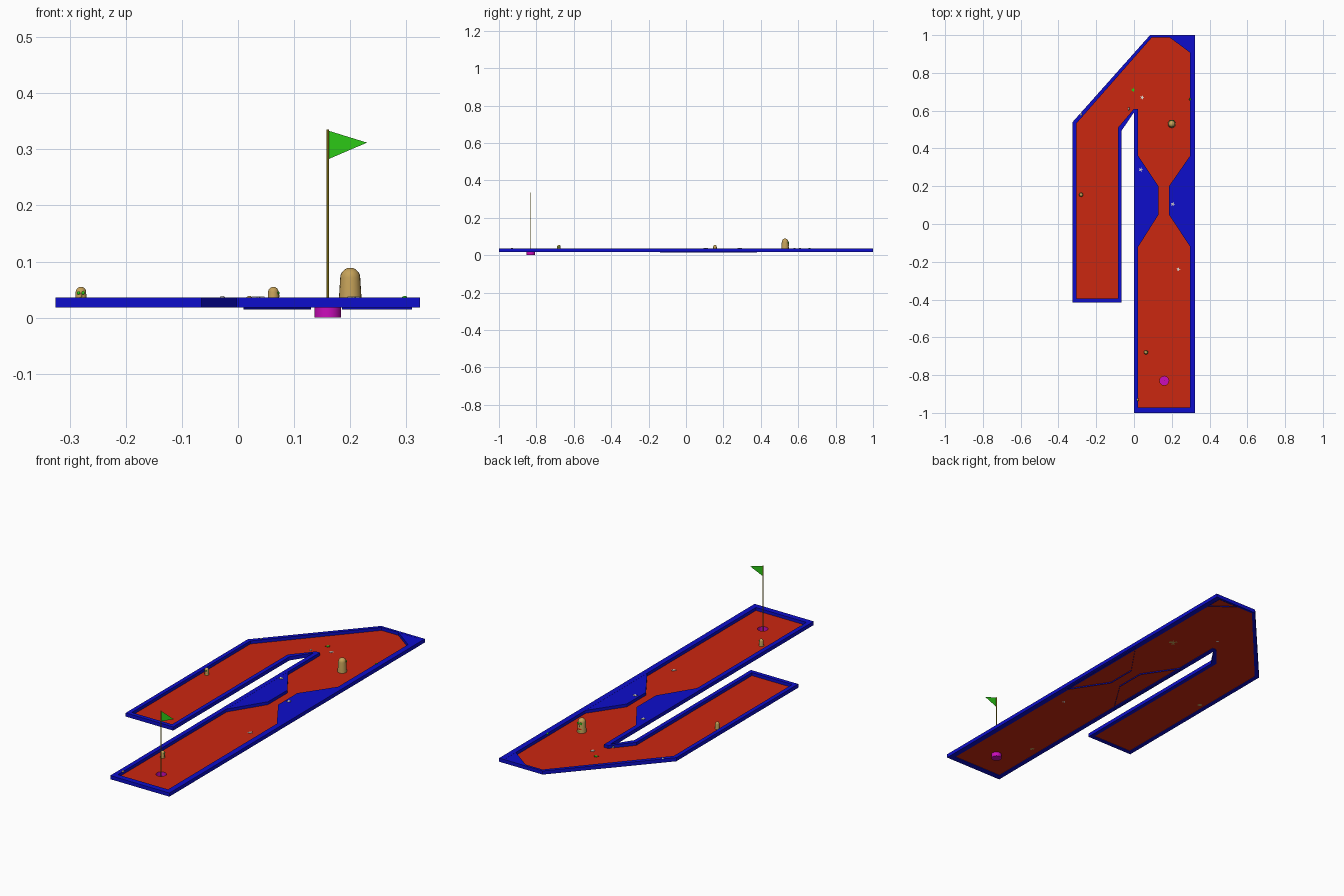
import bpy, bmesh, math
from mathutils import Matrix, Vector

cube = bpy.data.objects.get("Cube")
if cube:
    bpy.data.objects.remove(cube, do_unlink=True)


def material(name, r, g, b):
    m = bpy.data.materials.new(name)
    m.use_nodes = True
    m.diffuse_color = (r, g, b, 1)
    m.node_tree.nodes["Principled BSDF"].inputs["Base Color"].default_value = (r, g, b, 1)
    return m


RED = material("felt red", .6, .02, .005)
BLUE = material("wall blue", .004, .004, .6)
GREEN = material("flag green", .025, .58, .008)
TAN = material("carved wood", .56, .36, .10)
YELLOW = material("pole yellow", .52, .39, .02)
MAGENTA = material("cup magenta", .6, .004, .5)
WHITE = material("shell white", .75, .72, .65)
BROWN = material("dark brown", .06, .03, .015)

FELT_Z, BASE_Z, TOP_Z = .021, .018, .036


def finish(bm, name, mat, smooth=False):
    mesh = bpy.data.meshes.new(name)
    bm.to_mesh(mesh)
    bm.free()
    mesh.materials.append(mat)
    ob = bpy.data.objects.new(name, mesh)
    bpy.context.collection.objects.link(ob)
    if smooth:
        bpy.ops.object.select_all(action='DESELECT')
        ob.select_set(True)
        bpy.context.view_layer.objects.active = ob
        bpy.ops.object.shade_smooth_by_angle()
    return ob


def lathe(name, profile, mat, place=Matrix(), sides=20):
    """Spin (radius, height) points about the z axis."""
    bm = bmesh.new()
    verts = [bm.verts.new((r, 0, z)) for r, z in profile]
    edges = [bm.edges.new(pair) for pair in zip(verts, verts[1:])]
    bmesh.ops.spin(bm, geom=verts + edges, cent=(0, 0, 0), axis=(0, 0, 1),
                   angle=math.tau, steps=sides)
    bmesh.ops.remove_doubles(bm, verts=bm.verts, dist=1e-5)
    bmesh.ops.recalc_face_normals(bm, faces=bm.faces)
    bm.transform(place)
    return finish(bm, name, mat, True)


def prism(name, points, z0, z1, mat, bottom=True):
    bm = bmesh.new()
    low = bm.faces.new([bm.verts.new((x, y, z0)) for x, y in points])
    out = bmesh.ops.extrude_face_region(bm, geom=[low], use_keep_orig=True)
    bmesh.ops.translate(bm, vec=(0, 0, z1 - z0),
                        verts=[v for v in out["geom"] if isinstance(v, bmesh.types.BMVert)])
    bmesh.ops.recalc_face_normals(bm, faces=bm.faces)
    if not bottom:
        bmesh.ops.delete(bm, geom=[low], context='FACES_ONLY')
    return finish(bm, name, mat)


# Course outlines: outside and inside of the wall, point for point
outer = [(-.325, -.415), (-.065, -.415), (-.065, .495), (-.003, .587), (0, .587),
         (0, -1), (.324, -1), (.324, 1), (.085, 1), (-.325, .54)]
inner = [(-.305, -.395), (-.085, -.395), (-.085, .51), (0, .61), (.022, .61),
         (.022, -.972), (.297, -.972), (.297, .988), (.095, .988), (-.305, .532)]

# Border wall: a closed ring with a rectangular section
bm = bmesh.new()
rings = [[bm.verts.new((x, y, z)) for x, y in line]
         for line, z in ((outer, BASE_Z), (outer, TOP_Z), (inner, TOP_Z), (inner, BASE_Z))]
n = len(outer)
for k in range(4):
    a, b = rings[k], rings[(k + 1) % 4]
    for i in range(n):
        j = (i + 1) % n
        bm.faces.new((a[i], a[j], b[j], b[i]))
bmesh.ops.recalc_face_normals(bm, faces=bm.faces)
finish(bm, "border_wall", BLUE)

# Felt with a round hole for the cup
CUP = Vector((.16, -.83, 0))
CUP_R = .024
circle = [(CUP.x + CUP_R * math.cos(math.tau * i / 20),
           CUP.y + CUP_R * math.sin(math.tau * i / 20)) for i in range(20)]
bm = bmesh.new()
edges = []
for loop in (inner, circle):
    vs = [bm.verts.new((x, y, FELT_Z)) for x, y in loop]
    edges += [bm.edges.new((vs[i - 1], vs[i])) for i in range(len(vs))]
bmesh.ops.triangle_fill(bm, edges=edges, use_beauty=True, normal=(0, 0, 1))
for f in bm.faces:
    if f.normal.z < 0:
        f.normal_flip()
finish(bm, "felt", RED)

# Blocks that narrow the lane, and the bank in the far corner
prism("left_narrowing_block", [(.31, .38), (.185, .2), (.185, .05), (.31, -.14)],
      .015, .0355, BLUE, False)
prism("right_narrowing_block", [(.01, .38), (.13, .2), (.13, .05), (.01, -.14)],
      .015, .0355, BLUE, False)
prism("corner_bank", [(.185, .99), (.30, .905), (.30, .99)], .017, .0355, BLUE, False)

# Cup, pole and flag
at_cup = Matrix.Translation(CUP)
lathe("cup", [(0, 0), (CUP_R, 0), (CUP_R, FELT_Z)], MAGENTA, at_cup)
lathe("flag_pole", [(0, 0), (.0022, 0), (.0022, .335), (0, .335)], YELLOW, at_cup, 8)
bm = bmesh.new()
bm.faces.new([bm.verts.new(CUP + Vector(p)) for p in
              ((.002, 0, .283), (.07, 0, .312), (.002, 0, .333))])
finish(bm, "flag", GREEN)


def blob(name, mat, place, size):
    bm = bmesh.new()
    bmesh.ops.create_icosphere(bm, subdivisions=2, radius=1)
    bm.transform(place @ Matrix.Diagonal((*size, 1)))
    return finish(bm, name, mat, True)


def totem(name, x, y, height, radius, turn):
    """Domed wooden post with a carved face; turn 0 faces the front."""
    place = Matrix.Translation((x, y, FELT_Z)) @ Matrix.Rotation(turn, 4, 'Z')
    shoulder = height - radius * .85
    dome = [(radius * .85 * math.cos(a), shoulder + radius * .85 * math.sin(a))
            for a in (math.pi * i / 10 for i in range(6))]
    lathe(name + "_post", [(0, 0), (radius, 0)] + dome, TAN, place)

    def feature(part, mat, fx, fz, w, h):
        spot = Matrix.Translation((fx * radius, -radius * .83, fz * height))
        blob(f"{name}_{part}", mat, place @ spot, (w * radius, .15 * radius, h * height))

    for side, label in ((1, "left"), (-1, "right")):
        feature(label + "_eye", GREEN, side * .38, .68, .27, .09)
        feature(label + "_pupil", BROWN, side * .4, .67, .12, .05)
    feature("nose", TAN, 0, .53, .18, .13)
    feature("mouth", RED, 0, .28, .5, .08)
    feature("chin_leaf", GREEN, 0, .14, .4, .05)


totem("large_totem", .20, .53, .068, .021, math.pi)
totem("right_totem", -.28, .155, .034, .011, 0)
totem("front_totem", .063, -.68, .034, .011, math.pi / 2)


def starfish(name, x, y, z, mat, size=.012):
    pts = []
    for i in range(10):
        r = size if i % 2 == 0 else size * .42
        pts.append((x + r * math.cos(math.pi * i / 5), y + r * math.sin(math.pi * i / 5)))
    prism(name, pts, z, z + .002, mat)


# Scattered beach ornaments
for i, (x, y, mat) in enumerate([(.043, .67, WHITE), (.235, -.24, WHITE), (-.005, .71, GREEN)]):
    starfish(f"felt_starfish_{i}", x, y, FELT_Z, mat)
for i, (x, y) in enumerate([(.035, .287), (.205, .105)]):
    starfish(f"block_starfish_{i}", x, y, TOP_Z - .0005, WHITE)
for i, (x, y, mat) in enumerate([(-.028, .61, WHITE), (.297, .66, GREEN),
                                 (-.28, .58, WHITE), (.02, -.93, TAN)]):
    blob(f"pebble_{i}", mat, Matrix.Translation((x, y, TOP_Z - .001)), (.005, .008, .004))
